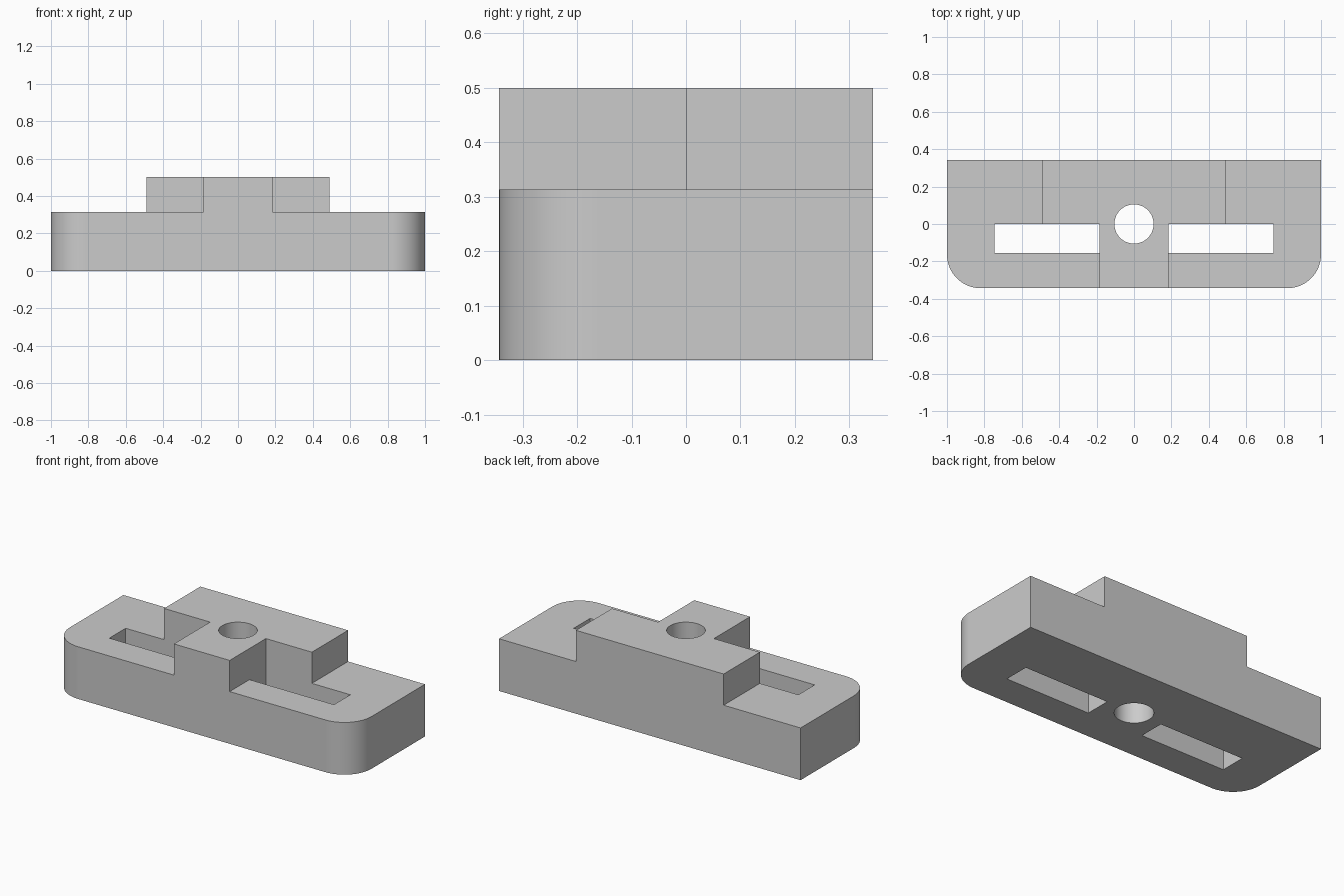
import bpy
import bmesh
from math import cos, sin, pi, radians

HALF_X, HALF_Y = 1.0, 0.343
PLATE_Z, TOP_Z = 0.313, 0.5
STEM_X, BAR_X = 0.185, 0.49
FILLET = 0.18
OVER = 0.2  # overshoot of the cutters

cube = bpy.data.objects.get("Cube")
if cube:
    bpy.data.objects.remove(cube, do_unlink=True)

grey = bpy.data.materials.new("plain grey")
grey.use_nodes = True
colour = (0.6, 0.6, 0.6, 1)
grey.diffuse_color = colour
grey.node_tree.nodes["Principled BSDF"].inputs["Base Color"].default_value = colour


def arc(cx, cy, r, start, end, steps):
    return [(cx + r * cos(start + (end - start) * i / steps),
             cy + r * sin(start + (end - start) * i / steps)) for i in range(steps + 1)]


def prism(name, outline, z0, z1):
    """Extrude a flat outline from z0 to z1."""
    bm = bmesh.new()
    base = bm.faces.new([bm.verts.new((x, y, z0)) for x, y in outline])
    top = bmesh.ops.extrude_face_region(bm, geom=[base])["geom"]
    bmesh.ops.translate(bm, vec=(0, 0, z1 - z0),
                        verts=[v for v in top if isinstance(v, bmesh.types.BMVert)])
    bmesh.ops.recalc_face_normals(bm, faces=bm.faces)
    mesh = bpy.data.meshes.new(name)
    bm.to_mesh(mesh)
    bm.free()
    mesh.materials.append(grey)
    obj = bpy.data.objects.new(name, mesh)
    bpy.context.collection.objects.link(obj)
    return obj


def cut(body, outline, z0, z1):
    cutter = prism("cutter", outline, z0, z1)
    cutter.hide_render = True
    mod = body.modifiers.new("cut", "BOOLEAN")
    mod.operation, mod.solver, mod.object = "DIFFERENCE", "EXACT", cutter
    bpy.context.view_layer.objects.active = body
    bpy.ops.object.modifier_apply(modifier=mod.name)
    bpy.data.objects.remove(cutter, do_unlink=True)


# Full block with two rounded front corners
cx, cy = HALF_X - FILLET, FILLET - HALF_Y
body = prism("slotted_mounting_block",
             [(HALF_X, HALF_Y), (-HALF_X, HALF_Y)]
             + arc(-cx, cy, FILLET, pi, 1.5 * pi, 16)
             + arc(cx, cy, FILLET, 1.5 * pi, 2 * pi, 16), 0, TOP_Z)

for s in (1, -1):
    # Stepped notch that leaves the raised T
    far_x, far_y = HALF_X + OVER, HALF_Y + OVER
    notch = [(STEM_X, -far_y), (far_x, -far_y), (far_x, far_y),
             (BAR_X, far_y), (BAR_X, 0), (STEM_X, 0)]
    cut(body, [(s * x, y) for x, y in notch], PLATE_Z, TOP_Z + OVER)
    # Through slot beside the stem
    slot = [(STEM_X, -0.155), (0.745, -0.155), (0.745, 0), (STEM_X, 0)]
    cut(body, [(s * x, y) for x, y in slot], -OVER, PLATE_Z + 0.1)

# Central round hole
cut(body, arc(0, 0, 0.105, 0, 2 * pi, 48)[:-1], -OVER, TOP_Z + OVER)

# Smooth fillets and hole, crisp edges elsewhere
bpy.ops.object.select_all(action="DESELECT")
body.select_set(True)
bpy.context.view_layer.objects.active = body
bpy.ops.object.shade_smooth_by_angle(angle=radians(30))
weighted = body.modifiers.new("flat_sides", "WEIGHTED_NORMAL")
weighted.keep_sharp = True
